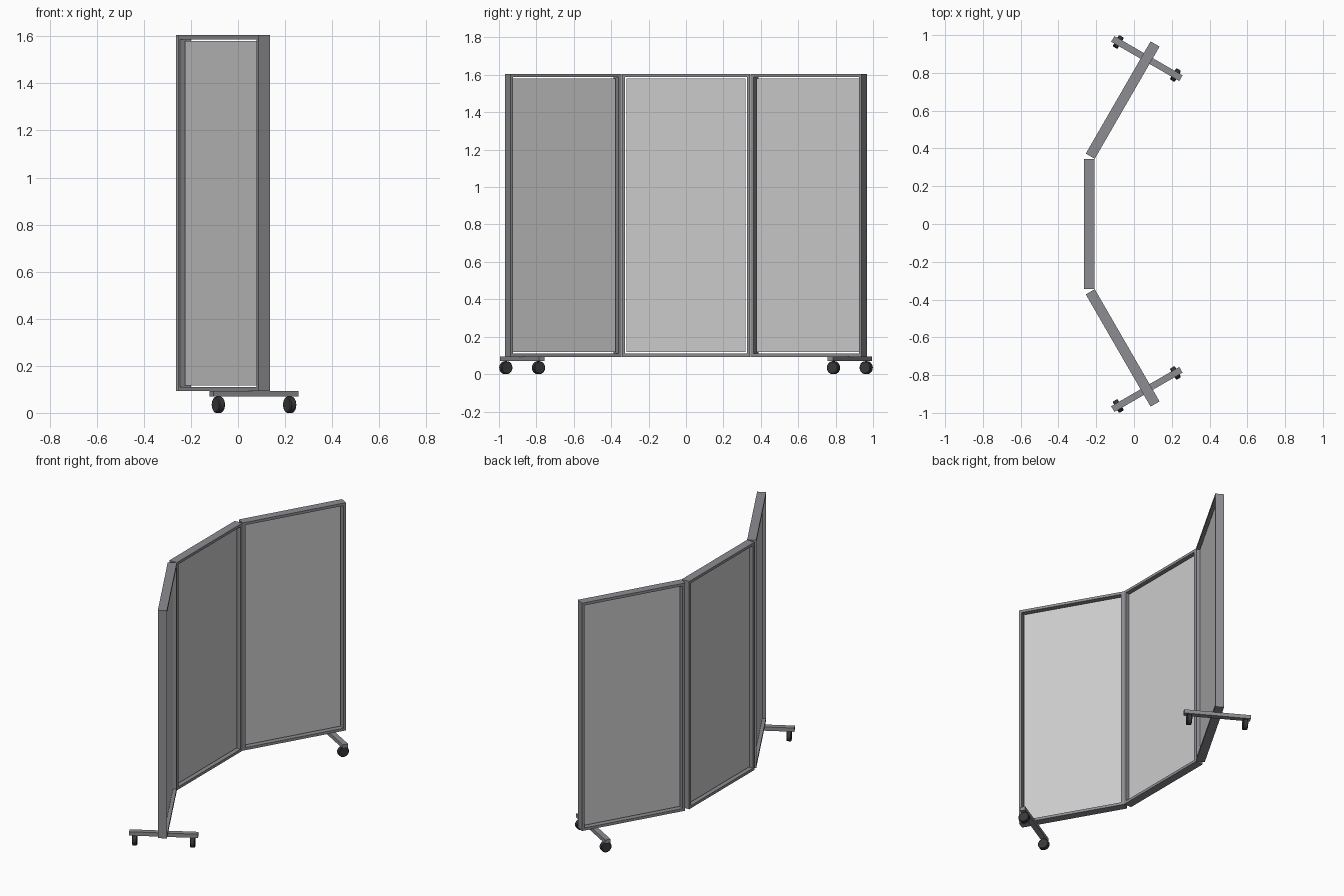
import bpy, bmesh, math
from mathutils import Matrix, Vector

if "Cube" in bpy.data.objects:
    bpy.data.objects.remove(bpy.data.objects["Cube"])

Z0, Z1 = 0.092, 1.605        # panel bottom and top
LENGTH, THICK, RIM = 0.686, 0.055, 0.025


def material(name, rgb):
    m = bpy.data.materials.new(name)
    m.diffuse_color = (*rgb, 1)
    m.use_nodes = True
    m.node_tree.nodes["Principled BSDF"].inputs["Base Color"].default_value = m.diffuse_color
    return m


metal = material("grey_metal", (0.27, 0.27, 0.29))
rubber = material("dark_rubber", (0.04, 0.04, 0.04))


def finish(bm, name, matrix, mat=None):
    bm.transform(matrix)
    bmesh.ops.recalc_face_normals(bm, faces=bm.faces)
    mesh = bpy.data.meshes.new(name)
    bm.to_mesh(mesh)
    bm.free()
    ob = bpy.data.objects.new(name, mesh)
    bpy.context.collection.objects.link(ob)
    if mat:
        mesh.materials.append(mat)
    return ob


def box_bm(size):
    bm = bmesh.new()
    bmesh.ops.create_cube(bm, size=1)
    bmesh.ops.scale(bm, vec=size, verts=bm.verts)
    return bm


def place(x, y, z, angle):
    return Matrix.Translation((x, y, z)) @ Matrix.Rotation(math.radians(angle), 4, 'Z')


def screen_panel(name, x, y, angle):
    """Framed panel whose length runs along its local x axis."""
    h = Z1 - Z0
    m = place(x, y, (Z0 + Z1) / 2, angle)
    # hollow rectangular frame
    bm = box_bm((LENGTH, THICK, h))
    bm.normal_update()
    sides = [f for f in bm.faces if abs(f.normal.y) > 0.9]
    bmesh.ops.inset_individual(bm, faces=sides, thickness=RIM)
    edges = [e for f in sides for e in f.edges]
    bmesh.ops.delete(bm, geom=sides, context='FACES_ONLY')
    bmesh.ops.bridge_loops(bm, edges=edges)
    finish(bm, name + "_frame", m, metal)
    # recessed infill sheet
    finish(box_bm((LENGTH - 2 * RIM, 0.015, h - 2 * RIM)), name + "_sheet", m)


def foot(name, x, y, angle):
    """Bar along local x with a caster wheel under each end."""
    finish(box_bm((0.416, 0.035, 0.025)), name + "_bar", place(x, y, 0.0815, angle), metal)
    for i, s in enumerate((-1, 1)):
        r = 0.0345
        bm = bmesh.new()
        bmesh.ops.create_cone(bm, cap_ends=True, segments=20, radius1=r, radius2=r, depth=0.03)
        rims = [e for e in bm.edges if abs(e.verts[0].co.z - e.verts[1].co.z) < 1e-5]
        bmesh.ops.bevel(bm, geom=rims, offset=0.004, segments=1, affect='EDGES')
        bm.transform(Matrix.Translation((s * 0.175, 0, 0)) @ Matrix.Rotation(math.pi / 2, 4, 'Y'))
        finish(bm, f"{name}_wheel_{i + 1}", place(x, y, r, angle), rubber)


# centre panel and the two angled wings with their feet
screen_panel("centre", -0.236, 0, 90)
for label, s in (("left_wing", -1), ("right_wing", 1)):
    screen_panel(label, -0.06, s * 0.656, s * 60)
    foot(label + "_foot", 0.068, s * 0.876, -s * 30)
